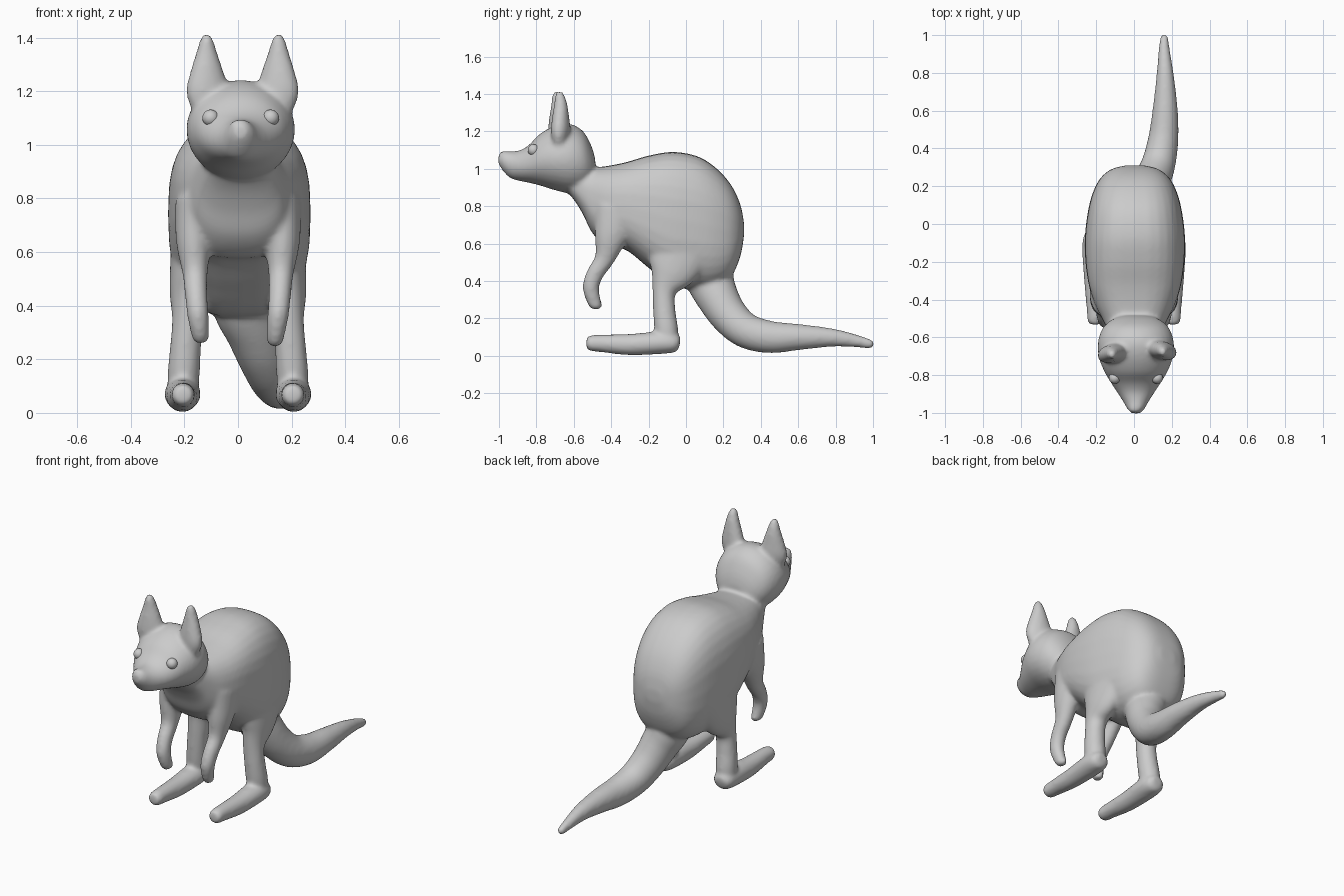
import bpy, bmesh, math
from mathutils import Vector


def spline(rows, steps=5):
    """Catmull-Rom interpolation through section rows."""
    out = []
    n = len(rows)
    for i in range(n - 1):
        p = [rows[max(i - 1, 0)], rows[i], rows[i + 1], rows[min(i + 2, n - 1)]]
        for k in range(steps):
            t = k / steps
            out.append([0.5 * (2 * b + (c - a) * t + (2 * a - 5 * b + 4 * c - d) * t * t
                               + (3 * b - a - 3 * c + d) * t ** 3) for a, b, c, d in zip(*p)])
    out.append(list(rows[-1]))
    return out


def loft(bm, rows, power=2.0, axis=None, side=(1, 0, 0), seg=32):
    """Closed tube through rows of (x, y, z, half width, half depth)."""
    rows = spline(rows)
    pts = [Vector(r[:3]) for r in rows]
    rings = []
    for i, r in enumerate(rows):
        t = Vector(axis) if axis else (pts[min(i + 1, len(pts) - 1)] - pts[max(i - 1, 0)]).normalized()
        u = Vector(side)
        u = (u - t * u.dot(t)).normalized()
        v = t.cross(u)
        ring = []
        for k in range(seg):
            c, s = math.cos(2 * math.pi * k / seg), math.sin(2 * math.pi * k / seg)
            cx = math.copysign(abs(c) ** (2 / power), c) * max(r[3], 0.004)
            sy = math.copysign(abs(s) ** (2 / power), s) * max(r[4], 0.004)
            ring.append(bm.verts.new(pts[i] + u * cx + v * sy))
        rings.append(ring)
    for a, b in zip(rings, rings[1:]):
        for k in range(seg):
            j = (k + 1) % seg
            bm.faces.new((a[k], a[j], b[j], b[k]))
    bm.faces.new(rings[0][::-1])
    bm.faces.new(rings[-1])


def profile(rows, x):
    """Turn (y, top, bottom, half width) rows into loft rows."""
    return [(x, y, (t + b) / 2, w, (t - b) / 2) for y, t, b, w in rows]


bm = bmesh.new()

# Torso, chest and neck
loft(bm, profile([
    (-0.66, 0.99, 0.90, 0.09), (-0.60, 1.00, 0.835, 0.125), (-0.55, 1.00, 0.755, 0.15),
    (-0.50, 1.005, 0.655, 0.175), (-0.42, 1.015, 0.585, 0.215), (-0.32, 1.035, 0.565, 0.245),
    (-0.20, 1.07, 0.47, 0.262), (-0.07, 1.09, 0.375, 0.265), (0.06, 1.067, 0.355, 0.25),
    (0.16, 1.005, 0.365, 0.225), (0.24, 0.915, 0.42, 0.185), (0.29, 0.81, 0.53, 0.125),
    (0.31, 0.71, 0.64, 0.05)], 0.005), power=2.7, axis=(0, 1, 0))

# Head and muzzle
loft(bm, profile([
    (-1.003, 1.07, 1.025, 0.022), (-0.98, 1.095, 0.99, 0.045), (-0.94, 1.093, 0.95, 0.068),
    (-0.89, 1.098, 0.935, 0.10), (-0.84, 1.127, 0.925, 0.133), (-0.78, 1.187, 0.91, 0.168),
    (-0.70, 1.23, 0.885, 0.198), (-0.62, 1.24, 0.868, 0.20), (-0.55, 1.20, 0.88, 0.175),
    (-0.505, 1.12, 0.91, 0.125), (-0.485, 1.05, 0.95, 0.07)], 0.01), axis=(0, 1, 0))

# Nose pad
loft(bm, [(0.005, -1.0, 1.068, 0.016, 0.008), (0.005, -0.985, 1.07, 0.036, 0.024),
          (0.005, -0.95, 1.07, 0.03, 0.022)], axis=(0, 1, 0))

# Tail, swung to one side
loft(bm, [
    (0.01, 0.09, 0.52, 0.13, 0.14), (0.025, 0.13, 0.40, 0.12, 0.127), (0.06, 0.17, 0.31, 0.108, 0.113),
    (0.095, 0.23, 0.215, 0.098, 0.102), (0.13, 0.32, 0.135, 0.09, 0.094), (0.155, 0.45, 0.10, 0.08, 0.086),
    (0.165, 0.60, 0.10, 0.067, 0.07), (0.165, 0.78, 0.097, 0.047, 0.049),
    (0.16, 0.92, 0.077, 0.03, 0.033), (0.16, 0.985, 0.062, 0.022, 0.024), (0.16, 1.004, 0.057, 0.01, 0.012)])

# Paired limbs and ears
for s in (-1, 1):
    lift = 0.012 if s < 0 else 0.0
    # Arm
    loft(bm, [(s * 0.16, -0.36, 0.78, 0.075, 0.13), (s * 0.165, -0.40, 0.64, 0.066, 0.09),
              (s * 0.16, -0.435, 0.52, 0.047, 0.054), (s * 0.156, -0.485, 0.44, 0.042, 0.046),
              (s * 0.15, -0.508, 0.37, 0.04, 0.044), (s * 0.142, -0.495, 0.30, 0.034, 0.038),
              (s * 0.137, -0.477, 0.262 + lift, 0.028, 0.03), (s * 0.136, -0.474, 0.247 + lift, 0.012, 0.012)])
    # Thigh and shin
    loft(bm, [(s * 0.175, -0.02, 0.62, 0.075, 0.20), (s * 0.185, -0.07, 0.46, 0.07, 0.135),
              (s * 0.188, -0.115, 0.35, 0.058, 0.066), (s * 0.196, -0.116, 0.24, 0.058, 0.06),
              (s * 0.203, -0.105, 0.14, 0.06, 0.063), (s * 0.205, -0.095, 0.06, 0.055, 0.05)])
    # Foot
    loft(bm, [(s * 0.207, -0.033, 0.065, 0.03, 0.028), (s * 0.207, -0.055, 0.068, 0.057, 0.05),
              (s * 0.207, -0.13, 0.07, 0.068, 0.06), (s * 0.207, -0.30, 0.06, 0.057, 0.057),
              (s * 0.205, -0.45, 0.066, 0.046, 0.047), (s * 0.205, -0.51, 0.067, 0.042, 0.042),
              (s * 0.205, -0.532, 0.067, 0.03, 0.03)])
    # Ear
    cx, cy = 0.017, -0.685 if s < 0 else -0.67
    loft(bm, [(cx + s * 0.115, cy, 1.13, 0.07, 0.04), (cx + s * 0.13, cy, 1.20, 0.082, 0.05),
              (cx + s * 0.133, cy, 1.27, 0.064, 0.045), (cx + s * 0.134, cy, 1.34, 0.041, 0.036),
              (cx + s * 0.134, cy - 0.005, 1.39, 0.025, 0.026), (cx + s * 0.134, cy - 0.005, 1.413, 0.013, 0.015)],
         side=(1, -0.25 * s, 0))

# Fuse all parts into one smooth skin
bmesh.ops.recalc_face_normals(bm, faces=bm.faces)
mesh = bpy.data.meshes.new("kangaroo_body")
bm.to_mesh(mesh)
bm.free()
body = bpy.data.objects.new("kangaroo_body", mesh)
bpy.context.collection.objects.link(body)
rem = body.modifiers.new("fuse", 'REMESH')
rem.mode = 'VOXEL'
rem.voxel_size = 0.011
rem.use_smooth_shade = True
smo = body.modifiers.new("soften", 'SMOOTH')
smo.factor = 0.5
smo.iterations = 9

# Eyes
for name, s in (("left_eye", -1), ("right_eye", 1)):
    bpy.ops.mesh.primitive_uv_sphere_add(segments=24, ring_count=16, radius=0.031,
                                         location=(0.01 + s * 0.112, -0.815, 1.10))
    eye = bpy.context.object
    eye.name = name
    bpy.ops.object.shade_smooth()
